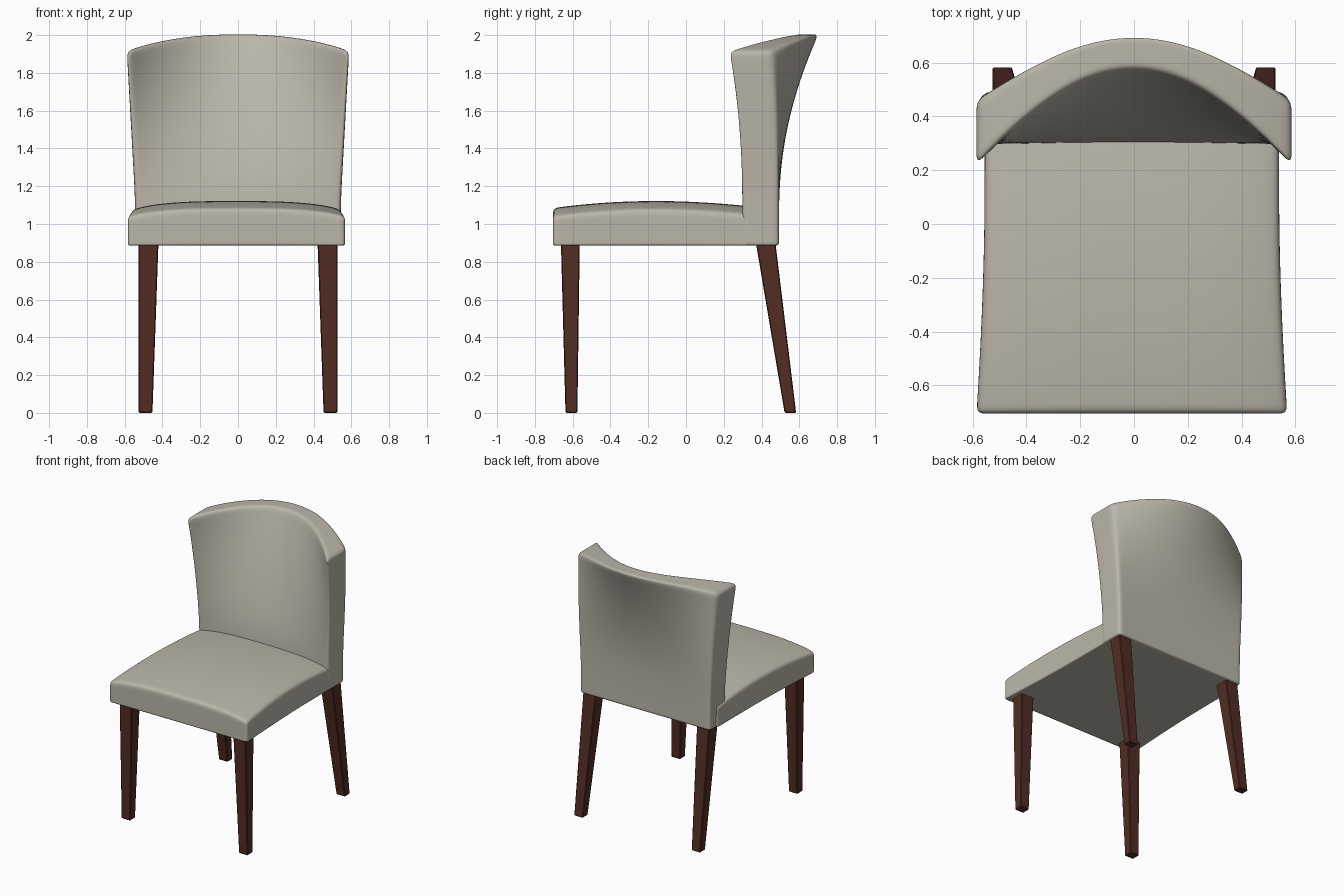
import bpy
import bmesh
from itertools import product
from mathutils import Vector

if "Cube" in bpy.data.objects:
    bpy.data.objects.remove(bpy.data.objects["Cube"], do_unlink=True)


def make_material(name, colour, roughness):
    mat = bpy.data.materials.new(name)
    mat.use_nodes = True
    mat.diffuse_color = colour
    bsdf = mat.node_tree.nodes["Principled BSDF"]
    bsdf.inputs["Base Color"].default_value = colour
    bsdf.inputs["Roughness"].default_value = roughness
    return mat


fabric = make_material("beige upholstery", (0.50, 0.47, 0.40, 1), 0.8)
wood = make_material("dark brown wood", (0.085, 0.026, 0.017, 1), 0.5)


def block(name, axes, shape, mat):
    """Closed lattice box whose points are placed by shape(u, v, w)."""
    bm = bmesh.new()
    verts = {}

    def vert(key):
        if key not in verts:
            verts[key] = bm.verts.new(shape(*(axes[a][key[a]] for a in range(3))))
        return verts[key]

    for axis in range(3):
        a, b = [i for i in range(3) if i != axis]
        for end in (0, len(axes[axis]) - 1):
            for i, j in product(range(len(axes[a]) - 1), range(len(axes[b]) - 1)):
                quad = []
                for di, dj in ((0, 0), (1, 0), (1, 1), (0, 1)):
                    key = [end] * 3
                    key[a], key[b] = i + di, j + dj
                    quad.append(vert(tuple(key)))
                bm.faces.new(quad)
    bmesh.ops.recalc_face_normals(bm, faces=bm.faces)
    mesh = bpy.data.meshes.new(name)
    bm.to_mesh(mesh)
    bm.free()
    mesh.materials.append(mat)
    obj = bpy.data.objects.new(name, mesh)
    bpy.context.collection.objects.link(obj)
    return obj


def soften(obj):
    obj.data.shade_smooth()
    sub = obj.modifiers.new("soft padding", "SUBSURF")
    sub.levels = sub.render_levels = 3


# Seat cushion: crowned top, flaring slightly towards the front
BASE = 0.885


def seat_shape(u, v, w):
    y = -0.705 + 1.125 * v
    half = 0.547 + 0.03 * max(0, -y / 0.7) ** 1.5
    top = 1.125 - 0.045 * abs(u) ** 4 - 0.04 * ((y + 0.15) / 0.55) ** 2
    return Vector((u * half - 0.008, y, BASE + (top - BASE) * w))


across = [-1, -0.92, -0.75, -0.45, -0.15, 0.15, 0.45, 0.75, 0.92, 1]
seat = block("seat_cushion",
             (across, [0, 0.04, 0.15, 0.35, 0.6, 0.85, 0.96, 1], [0, 0.08, 0.4, 0.75, 1]),
             seat_shape, fabric)
soften(seat)


# Backrest: straight at the base, fanning into a curved rim at the top
def back_shape(u, v, w):
    top = 2.005 - 0.09 * abs(u) ** 2.5
    z = BASE + (top - BASE) * v
    t = max(0, (z - 1.1) / 0.9)
    x = u * (0.543 + 0.05 * t)
    front = 0.298 + t ** 1.3 * (0.29 - 1.12 * x * x)
    rear = 0.492 + t ** 2 * (0.215 - 0.75 * x * x)
    return Vector((x, front + (rear - front) * w, z))


back = block("backrest",
             (across, [0, 0.02, 0.1, 0.25, 0.4, 0.55, 0.7, 0.83, 0.95, 1], [0, 0.25, 0.75, 1]),
             back_shape, fabric)
soften(back)


# Legs: tapered square posts, the rear pair raked backwards
def leg(name, side, top_y, foot_y):
    def shape(u, v, w):
        y0, y1 = (f + (t - f) * w for f, t in zip(foot_y, top_y))
        inner = 0.453 - 0.033 * w
        x = inner + (0.526 - inner) * u
        return Vector((side * x, y0 + (y1 - y0) * v, 0.93 * w))

    obj = block(name, ([0, 1], [0, 1], [0, 1]), shape, wood)
    bevel = obj.modifiers.new("eased edges", "BEVEL")
    bevel.width = 0.005
    bevel.segments = 1


for label, side in (("left", 1), ("right", -1)):
    leg("front_leg_" + label, side, (-0.663, -0.562), (-0.638, -0.575))
    leg("rear_leg_" + label, side, (0.365, 0.47), (0.522, 0.583))
